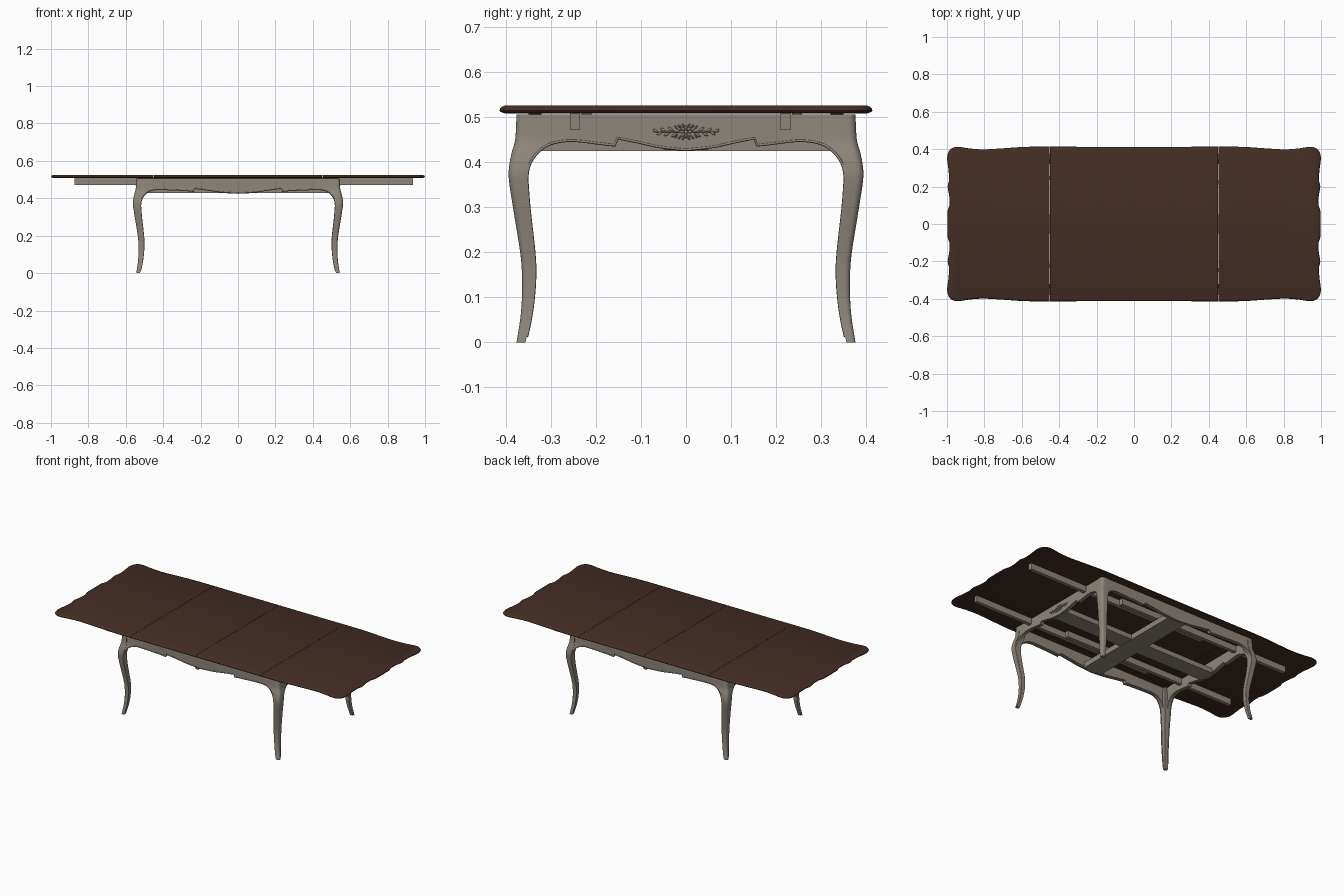
import bpy, bmesh, math
from mathutils import Matrix, Vector

if "Cube" in bpy.data.objects:
    bpy.data.objects.remove(bpy.data.objects["Cube"])


def material(name, rgb):
    m = bpy.data.materials.new(name)
    m.diffuse_color = (*rgb, 1)
    m.use_nodes = True
    m.node_tree.nodes["Principled BSDF"].inputs["Base Color"].default_value = m.diffuse_color
    return m


BROWN = material("dark brown wood", (0.056, 0.027, 0.018))
TAUPE = material("taupe paint", (0.275, 0.24, 0.2))


def finish(name, bm, mat, angle=35):
    bmesh.ops.recalc_face_normals(bm, faces=bm.faces)
    me = bpy.data.meshes.new(name)
    bm.to_mesh(me)
    bm.free()
    me.materials.append(mat)
    me.shade_smooth()
    me.set_sharp_from_angle(angle=math.radians(angle))
    ob = bpy.data.objects.new(name, me)
    bpy.context.collection.objects.link(ob)
    return ob


def loft(rings):
    """Closed rings of equal length joined into a capped solid."""
    bm = bmesh.new()
    vs = [[bm.verts.new(p) for p in r] for r in rings]
    n = len(vs[0])
    for a, b in zip(vs, vs[1:]):
        for i in range(n):
            j = (i + 1) % n
            bm.faces.new((a[i], a[j], b[j], b[i]))
    bm.faces.new(vs[0])
    bm.faces.new(vs[-1])
    return bm


def box(name, x0, x1, y0, y1, z0, z1, mat):
    ring = [(x0, y0), (x1, y0), (x1, y1), (x0, y1)]
    return finish(name, loft([[(x, y, z) for x, y in ring] for z in (z0, z1)]), mat)


def spline(pts, n):
    """Smooth polyline through the points."""
    P = [Vector(p) for p in pts]
    P = [2 * P[0] - P[1]] + P + [2 * P[-1] - P[-2]]
    out = []
    for a, b, c, d in zip(P, P[1:], P[2:], P[3:]):
        for k in range(n):
            t = k / n
            out.append(0.5 * (2 * b + (c - a) * t + (2 * a - 5 * b + 4 * c - d) * t * t
                              + (3 * b - a - 3 * c + d) * t ** 3))
    return out + [P[-2]]


# --- table top: wavy outline, moulded edge, cut into four panels
quarter = spline([(0.0, .413), (.3, .413), (.56, .413), (.68, .406), (.8, .399), (.88, .404),
                  (.94, .413), (.975, .404), (.994, .38), (.999, .345), (.992, .29), (.989, .235),
                  (.996, .2), (.988, .15), (.987, .1), (.996, .07), (.998, 0)], 4)
quarter = [(p.x, p.y) for p in quarter]
outline = quarter + [(x, -y) for x, y in quarter[-2::-1]]
outline += [(-x, y) for x, y in outline[-2:0:-1]]


def inset(pts, d):
    out, n = [], len(pts)
    for i, p in enumerate(pts):
        a, b = Vector(pts[i - 1]), Vector(pts[(i + 1) % n])
        t = (b - a).normalized()
        out.append((p[0] + t.y * d, p[1] - t.x * d))
    return out


EDGE = [(.012, .508), (.002, .511), (0, .514), (.001, .518), (.005, .5225), (.011, .525)]
SEAMS = [-1.1, -.45, 0, .45, 1.1]
PANELS = ["left_top", "left_leaf", "right_leaf", "right_top"]
for name, x0, x1 in zip(PANELS, SEAMS, SEAMS[1:]):
    bm = loft([[(x, y, z) for x, y in inset(outline, d)] for d, z in EDGE])
    for x, nrm in ((x0 + .0007, -1), (x1 - .0007, 1)):
        cut = bmesh.ops.bisect_plane(bm, geom=bm.verts[:] + bm.edges[:] + bm.faces[:],
                                     plane_co=(x, 0, 0), plane_no=(nrm, 0, 0), clear_outer=True)
        edges = [e for e in cut["geom_cut"] if isinstance(e, bmesh.types.BMEdge)]
        if edges:
            bmesh.ops.holes_fill(bm, edges=edges)
    finish(name, bm, BROWN)

# --- cabriole legs: height, outer and inner offset
LEG = spline([(0, .376, .356), (.05, .368, .345), (.1, .364, .338), (.15, .364, .335),
              (.2, .368, .337), (.3, .384, .348), (.36, .393, .352), (.39, .3925, .35),
              (.42, .387, .342), (.45, .379, .336), (.505, .376, .336)], 4)
DX = .168  # legs stand this much further out along x


def leg_at(z, k):
    for a, b in zip(LEG, LEG[1:]):
        if z <= b[0]:
            t = (z - a[0]) / (b[0] - a[0])
            return a[k] + (b[k] - a[k]) * t
    return LEG[-1][k]


for sx, xn in ((-1, "left"), (1, "right")):
    for sy, yn in ((-1, "front"), (1, "back")):
        rings = []
        for z, o, i in LEG:
            r = .4 * (o - i)
            arc = [(o - r + r * math.cos(a), o - r + r * math.sin(a))
                   for a in (k * math.pi / 10 for k in range(6))]
            sec = [(i, i), (o, i)] + arc + [(i, o)]
            rings.append([(sx * (x + DX), sy * y, z) for x, y in sec])
        finish(f"{yn}_{xn}_leg", loft(rings), TAUPE)


# --- scalloped aprons with a bead that runs on down the legs
def apron(name, H, W, s, place):
    bracket = spline([(H - .023, .36), (H - .026, .385), (H - .035, .406), (H - .05, .424),
                      (H - .07, .438), (H - .1, .446), (H - .135, .447), (s + .04, .441),
                      (s + .006, .437)], 3)
    middle = spline([(s, .453), (s * .7, .444), (s * .4, .434), (0, .427)], 4)
    half = [(p.x, p.y) for p in bracket + middle]
    edge = half + [(-u, z) for u, z in half[-2::-1]]

    def out(u, z):
        t = min(1, max(0, (abs(u) - H + .16) / .13))
        return W - .002 + (leg_at(z, 1) - .376) * t * t * (3 - 2 * t)

    rings = []
    for u, z0 in edge:
        zs = [z0 + (.505 - z0) * k / 6 for k in range(7)]
        rings.append([place(u, out(u, z), z) for z in zs]
                     + [place(u, out(u, z) - .022, z) for z in reversed(zs)])
    finish(name, loft(rings), TAUPE)

    down = [(H - .376 + p[2], p[0]) for p in LEG if .003 < p[0] < .355]
    path = down + half
    path += [(-u, z) for u, z in path[-2::-1]]
    cu = bpy.data.curves.new(name + "_bead", 'CURVE')
    cu.dimensions = '3D'
    cu.bevel_depth = .003
    cu.bevel_resolution = 1
    sp = cu.splines.new('POLY')
    sp.points.add(len(path) - 1)
    for pt, (u, z) in zip(sp.points, path):
        pt.co = (*place(u, out(u, z) - .001, z), 1)
    cu.materials.append(TAUPE)
    ob = bpy.data.objects.new(name + "_bead", cu)
    bpy.context.collection.objects.link(ob)


for s, fb, lr in ((-1, "front", "left"), (1, "back", "right")):
    apron(fb + "_apron", .376 + DX, .376, .232, lambda u, o, z, s=s: (u, s * o, z))
    apron(lr + "_apron", .376, .376 + DX, .152, lambda u, o, z, s=s: (s * o, u, z))


# --- carved flower spray on both end aprons
def petal(bm, x, y, z, length, width, ang):
    m = (Matrix.Translation((x, y, z)) @ Matrix.Rotation(ang, 4, 'X')
         @ Matrix.Diagonal((.004, length, width, 1)))
    bmesh.ops.create_uvsphere(bm, u_segments=8, v_segments=6, radius=1, matrix=m)


for s, side in ((-1, "left"), (1, "right")):
    bm = bmesh.new()
    X, Z = s * (.374 + DX), .467
    petal(bm, X + s * .001, 0, Z, .004, .004, 0)
    for k in range(8):
        a = k * math.pi / 4
        petal(bm, X, .009 * math.cos(a), Z + .009 * math.sin(a), .0055, .0028, a)
    for d in (-1, 1):
        petal(bm, X, d * .04, Z, .034, .0015, 0)
        for k in range(7):
            up = (-1) ** k
            petal(bm, X, d * (.017 + .0085 * k), Z + up * .0075 * (1 - k / 9),
                  .0085 - .0004 * k, .0028, d * up * .6)
        for k in range(3):
            petal(bm, X, d * (.006 + .008 * k), Z - .014 + .002 * k, .005, .002, -d * .9)
            petal(bm, X, d * (.006 + .008 * k), Z + .014 - .002 * k, .005, .002, d * .9)
    finish(side + "_carving", bm, TAUPE, 60)

# --- underframe: crossed planks and two pairs of sliding rails
box("long_plank", -.53, .53, -.05, .05, .427, .457, TAUPE)
box("cross_plank", -.06, .06, -.36, .36, .425, .458, TAUPE)
for s, x0, x1, side in ((1, -.3, .935, "right"), (-1, -.875, .3, "left")):
    for n, y in (("outer", -.246 * s), ("inner", .221 * s)):
        box(f"{side}_{n}_rail", x0, x1, y - .011, y + .011, .471, .5085, TAUPE)
# spacers between frame and top
for s, n in ((-1, "front"), (1, "back")):
    box(n + "_spacer", -.535, .535, s * .335 - .014, s * .335 + .014, .503, .5085, BROWN)
